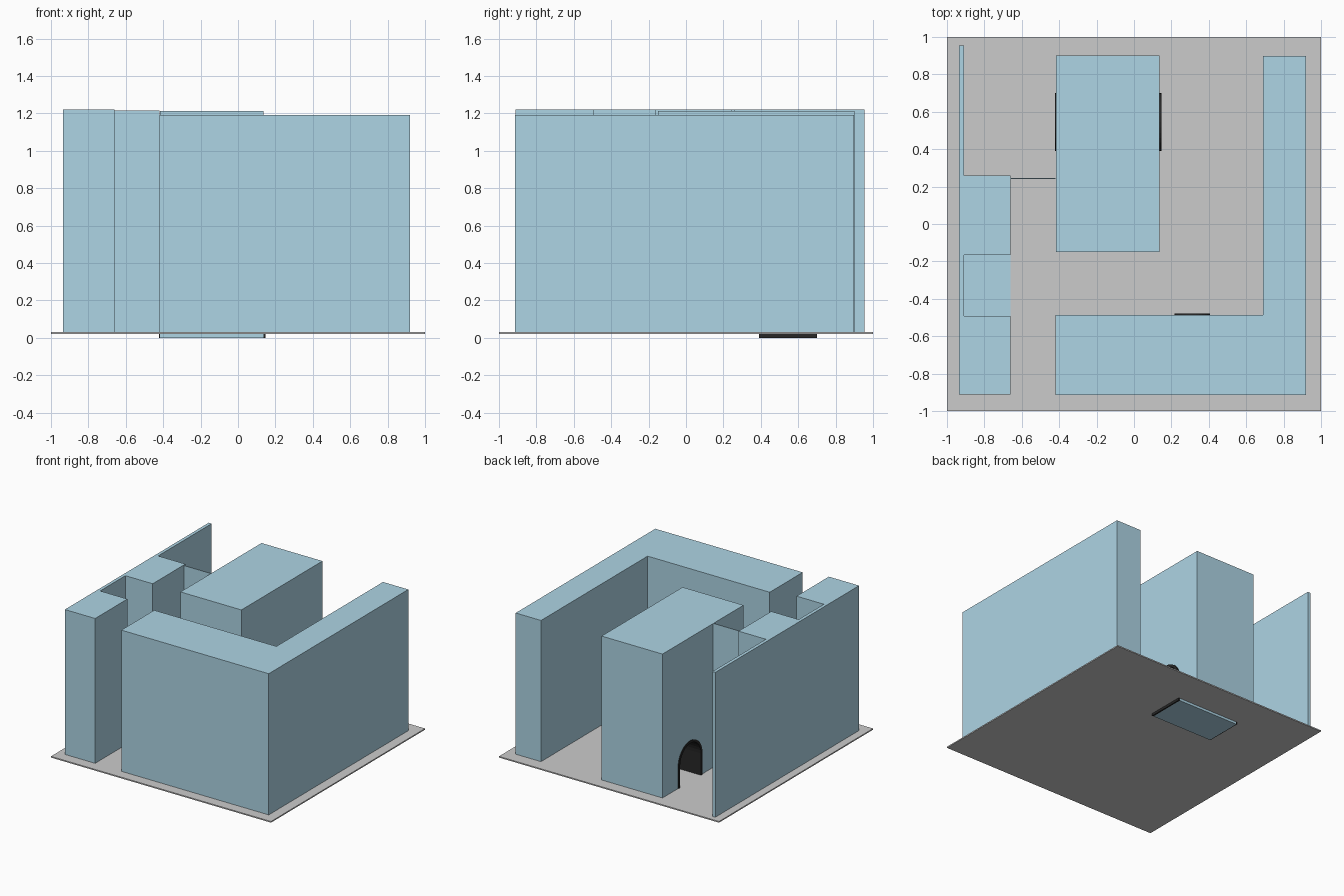
import bpy, bmesh, math
from mathutils import Vector

if "Cube" in bpy.data.objects:
    bpy.data.objects.remove(bpy.data.objects["Cube"])


def material(name, rgb):
    m = bpy.data.materials.new(name)
    m.diffuse_color = (*rgb, 1)
    m.use_nodes = True
    m.node_tree.nodes["Principled BSDF"].inputs["Base Color"].default_value = m.diffuse_color
    return m


BLUE = material("blue_plaster", (0.42, 0.66, 0.78))
DARK = material("dark_stone", (0.02, 0.02, 0.02))


def prism(name, pts, sweep, mat=None):
    """Extrude a closed flat outline along the sweep vector."""
    bm = bmesh.new()
    face = bm.faces.new([bm.verts.new(p) for p in pts])
    res = bmesh.ops.extrude_face_region(bm, geom=[face], use_keep_orig=True)
    verts = [v for v in res["geom"] if isinstance(v, bmesh.types.BMVert)]
    bmesh.ops.translate(bm, verts=verts, vec=Vector(sweep))
    bmesh.ops.recalc_face_normals(bm, faces=bm.faces)
    mesh = bpy.data.meshes.new(name)
    bm.to_mesh(mesh)
    bm.free()
    ob = bpy.data.objects.new(name, mesh)
    bpy.context.collection.objects.link(ob)
    if mat:
        mesh.materials.append(mat)
    return ob


def plan(name, outline, z0, z1, mat=None):
    return prism(name, [(x, y, z0) for x, y in outline], (0, 0, z1 - z0), mat)


def box(name, x0, x1, y0, y1, z0, z1, mat=None):
    return plan(name, [(x0, y0), (x1, y0), (x1, y1), (x0, y1)], z0, z1, mat)


def arch(centre, radius, base, spring, steps=16):
    """Outline of a round arch, from one foot over the top to the other."""
    curve = [(centre - radius * math.cos(math.pi * i / steps),
              spring + radius * math.sin(math.pi * i / steps)) for i in range(steps + 1)]
    return [(centre - radius, base)] + curve + [(centre + radius, base)]


FLOOR = 0.03

# Ground plate
box("ground_plate", -1, 1, -1, 1, 0.02, FLOOR)

# L-shaped building
plan("corner_building", [(-0.42, -0.915), (0.92, -0.915), (0.92, 0.897), (0.69, 0.897),
                         (0.69, -0.487), (-0.42, -0.487)], FLOOR, 1.19, BLUE)

# Left building with its deep notch, and the thin wall behind it
plan("left_building", [(-0.935, -0.912), (-0.66, -0.912), (-0.66, -0.493), (-0.908, -0.493),
                       (-0.908, -0.165), (-0.66, -0.165), (-0.66, 0.26), (-0.908, 0.26),
                       (-0.908, 0.955), (-0.935, 0.955)], FLOOR, 1.22, BLUE)
box("notch_floor", -0.908, -0.66, -0.493, -0.165, FLOOR, 0.034, BLUE)
box("linking_wall", -0.66, -0.42, 0.24, 0.247, FLOOR, 1.215, BLUE)

# Central building pierced by an arched passage
outer = arch(0.545, 0.155, FLOOR, 0.21)
inner = arch(0.545, 0.135, FLOOR, 0.21)
section = [(-0.15, FLOOR)] + outer + [(0.902, FLOOR), (0.902, 1.212), (-0.15, 1.212)]
prism("central_building", [(-0.418, y, z) for y, z in section], (0.554, 0, 0), BLUE)
prism("passage_lining", [(-0.423, y, z) for y, z in outer + inner[::-1]], (0.571, 0, 0), DARK)
box("passage_base", -0.418, 0.136, 0.39, 0.70, 0, 0.021, BLUE)
for name, x0, x1 in (("left_sill", -0.423, -0.418), ("right_sill", 0.136, 0.148)):
    box(name, x0, x1, 0.39, 0.70, 0, 0.025, DARK)

# Arched door on the courtyard side of the corner building
door = arch(0.312, 0.095, FLOOR, 0.22)
prism("courtyard_door", [(x, -0.487, z) for x, z in door], (0, 0.008, 0), DARK)
